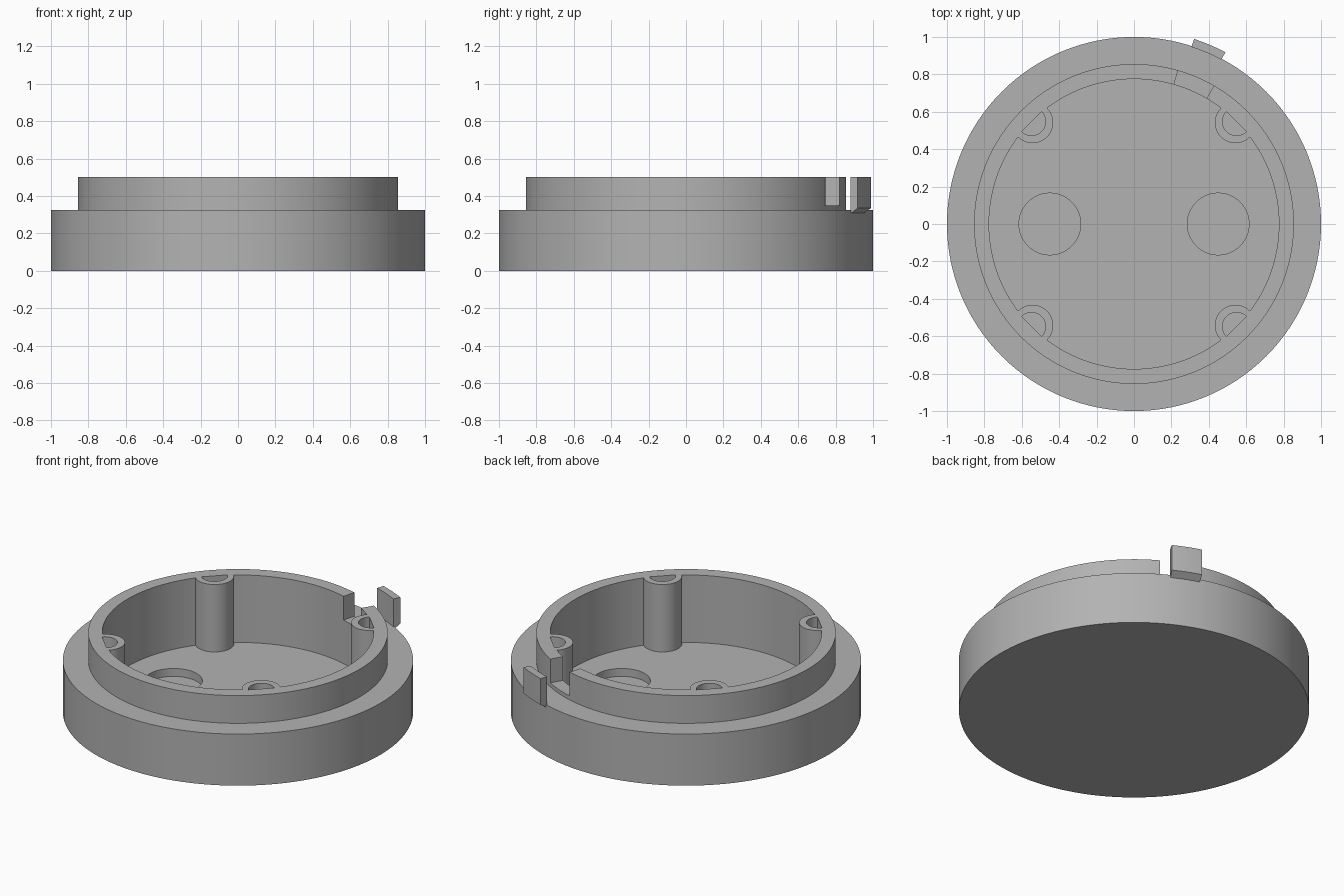
import bpy
import bmesh
from math import cos, sin, pi, radians, atan2, hypot

cube = bpy.data.objects.get("Cube")
if cube:
    bpy.data.objects.remove(cube, do_unlink=True)

GREY = (0.45, 0.45, 0.45, 1)
grey = bpy.data.materials.new("plain grey")
grey.use_nodes = True
grey.diffuse_color = GREY
grey.node_tree.nodes["Principled BSDF"].inputs["Base Color"].default_value = GREY

TOP, STEP, FLOOR = 0.5, 0.325, 0.075
INNER, OUTER = 0.775, 0.855
POST_R = 0.11
CORNERS = [radians(45 + 90 * i) for i in range(4)]


def arc(r, a0, a1, n, cx=0, cy=0):
    """Points along an arc, both ends included."""
    return [(cx + r * cos(a0 + (a1 - a0) * i / n),
             cy + r * sin(a0 + (a1 - a0) * i / n)) for i in range(n + 1)]


def disc(r, cx=0, cy=0, n=128):
    return arc(r, 0, 2 * pi, n, cx, cy)[:-1]


def sector(r0, r1, a0, a1, n=8):
    return arc(r1, a0, a1, n) + arc(r0, a1, a0, n)


def prism(name, outline, z0, z1):
    """Extrude a counter-clockwise outline from z0 to z1."""
    bm = bmesh.new()
    face = bm.faces.new([bm.verts.new((x, y, z0)) for x, y in outline])
    ext = bmesh.ops.extrude_face_region(bm, geom=[face])
    for v in ext["geom"]:
        if isinstance(v, bmesh.types.BMVert):
            v.co.z = z1
    bmesh.ops.recalc_face_normals(bm, faces=bm.faces)
    mesh = bpy.data.meshes.new(name)
    bm.to_mesh(mesh)
    bm.free()
    mesh.materials.append(grey)
    ob = bpy.data.objects.new(name, mesh)
    bpy.context.collection.objects.link(ob)
    return ob


def select(ob):
    bpy.ops.object.select_all(action='DESELECT')
    ob.select_set(True)
    bpy.context.view_layer.objects.active = ob


def combine(target, tool, operation):
    """Apply a boolean and discard the tool."""
    tool.hide_render = True
    mod = target.modifiers.new(tool.name, 'BOOLEAN')
    mod.operation, mod.solver, mod.object = operation, 'EXACT', tool
    select(target)
    bpy.ops.object.modifier_apply(modifier=mod.name)
    bpy.data.objects.remove(tool, do_unlink=True)


# Stepped round body
body = prism("round_housing", disc(1), 0, STEP)
combine(body, prism("collar", disc(OUTER), STEP - 0.1, TOP), 'UNION')

# Cavity whose outline bends inward around four screw posts
reach = (INNER ** 2 - POST_R ** 2) ** 0.5
half = atan2(POST_R, reach)
outline = []
for a in CORNERS:
    outline += arc(POST_R, a - pi / 2, a - 3 * pi / 2, 24,
                   reach * cos(a), reach * sin(a))
    outline += arc(INNER, a + half, a + pi / 2 - half, 32)[1:-1]
combine(body, prism("cavity", outline, FLOOR, 0.6), 'DIFFERENCE')

# Half-round screw holes in the posts
for a in CORNERS:
    hole = arc(0.075, a + pi / 2, a + 3 * pi / 2, 24,
               INNER * cos(a), INNER * sin(a))
    combine(body, prism("screw_hole", hole, 0.12, 0.6), 'DIFFERENCE')

# Round pockets in the floor
for x in (-0.45, 0.45):
    combine(body, prism("pocket", disc(0.165, x, 0, 64), 0.025, 0.2), 'DIFFERENCE')

# Notch in the collar
notch = sector(0.72, 0.9, radians(60), radians(74))
combine(body, prism("notch", notch, 0.35, 0.6), 'DIFFERENCE')

# Locking tab outside the rim, with a sloping underside
tab = prism("locking_tab", sector(0.995, 1.04, radians(62), radians(72)), 0.305, TOP)
for v in tab.data.vertices:
    if v.co.z < 0.4 and hypot(v.co.x, v.co.y) > 1.02:
        v.co.z = 0.335

for ob in (body, tab):
    select(ob)
    bpy.ops.object.shade_smooth_by_angle(angle=radians(30))
